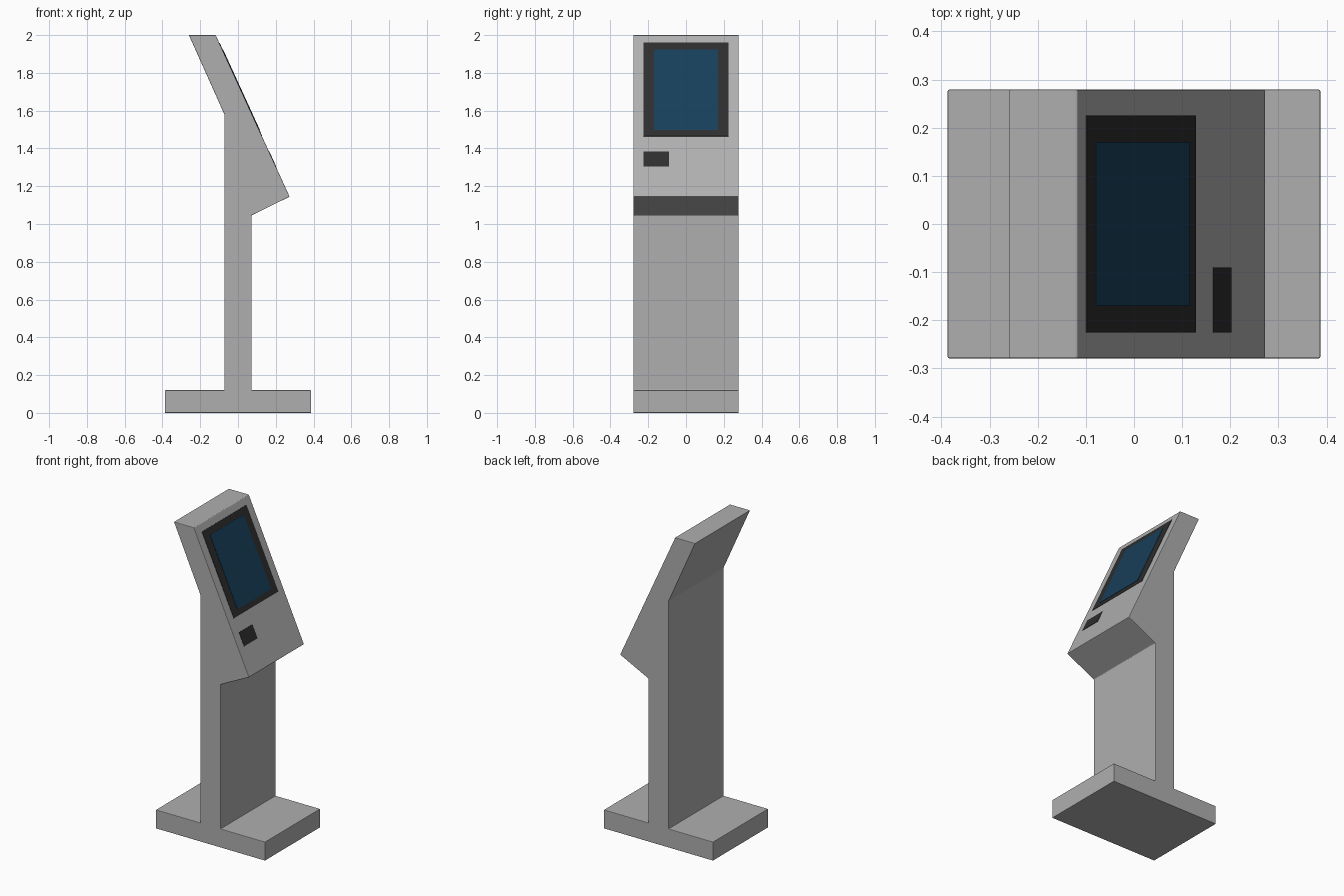
import bpy
from mathutils import Vector

if "Cube" in bpy.data.objects:
    bpy.data.objects.remove(bpy.data.objects["Cube"])

HALF = 0.279
LOW, HIGH = Vector((0.273, 0, 1.145)), Vector((-0.118, 0, 2.0))
SLOPE = (HIGH - LOW).normalized()
NORMAL = Vector((SLOPE.z, 0, -SLOPE.x))


def add_mesh(name, verts, faces, mat):
    mesh = bpy.data.meshes.new(name)
    mesh.from_pydata(verts, [], faces)
    mesh.materials.append(mat)
    obj = bpy.data.objects.new(name, mesh)
    bpy.context.collection.objects.link(obj)
    return obj


def material(name, color):
    mat = bpy.data.materials.new(name)
    mat.diffuse_color = (*color, 1)
    mat.use_nodes = True
    mat.node_tree.nodes["Principled BSDF"].inputs["Base Color"].default_value = mat.diffuse_color
    return mat


def extrude_profile(name, profile, half, mat):
    n = len(profile)
    verts = [(x, y, z) for y in (-half, half) for x, z in profile]
    faces = [tuple(range(n)), tuple(range(2 * n - 1, n - 1, -1))]
    faces += [(i, i + n, (i + 1) % n + n, (i + 1) % n) for i in range(n)]
    return add_mesh(name, verts, faces, mat)


def panel(name, y0, y1, z0, z1, lift, mat):
    """Thin plate lying on the sloped front, lifted slightly off it."""
    corners = []
    for y, z in ((y0, z0), (y1, z0), (y1, z1), (y0, z1)):
        p = LOW.lerp(HIGH, (z - LOW.z) / (HIGH.z - LOW.z))
        corners.append(Vector((p.x, y, z)))
    verts = [c - NORMAL * 0.001 for c in corners] + [c + NORMAL * lift for c in corners]
    faces = [(3, 2, 1, 0), (4, 5, 6, 7)]
    faces += [(i, (i + 1) % 4, (i + 1) % 4 + 4, i + 4) for i in range(4)]
    return add_mesh(name, verts, faces, mat)


grey = material("grey_metal", (0.43, 0.43, 0.43))
dark = material("dark_plastic", (0.027, 0.027, 0.027))
blue = material("screen_blue", (0.009, 0.05, 0.105))

# Kiosk body: foot, column and sloped head as one side profile
body = extrude_profile("kiosk_body", [
    (-0.387, 0), (0.387, 0), (0.387, 0.12), (0.072, 0.12), (0.072, 1.045),
    (LOW.x, LOW.z), (HIGH.x, HIGH.z), (-0.26, 2.0), (-0.072, 1.58),
    (-0.072, 0.12), (-0.387, 0.12)], HALF, grey)
bevel = body.modifiers.new("soft_edges", "BEVEL")
bevel.width = 0.003
bevel.segments = 2
bevel.limit_method = "ANGLE"

# Screen, its frame and the card reader
panel("screen_frame", -0.225, 0.225, 1.464, 1.959, 0.002, dark)
panel("screen", -0.17, 0.17, 1.496, 1.921, 0.004, blue)
panel("card_reader", -0.225, -0.09, 1.304, 1.384, 0.002, dark)
